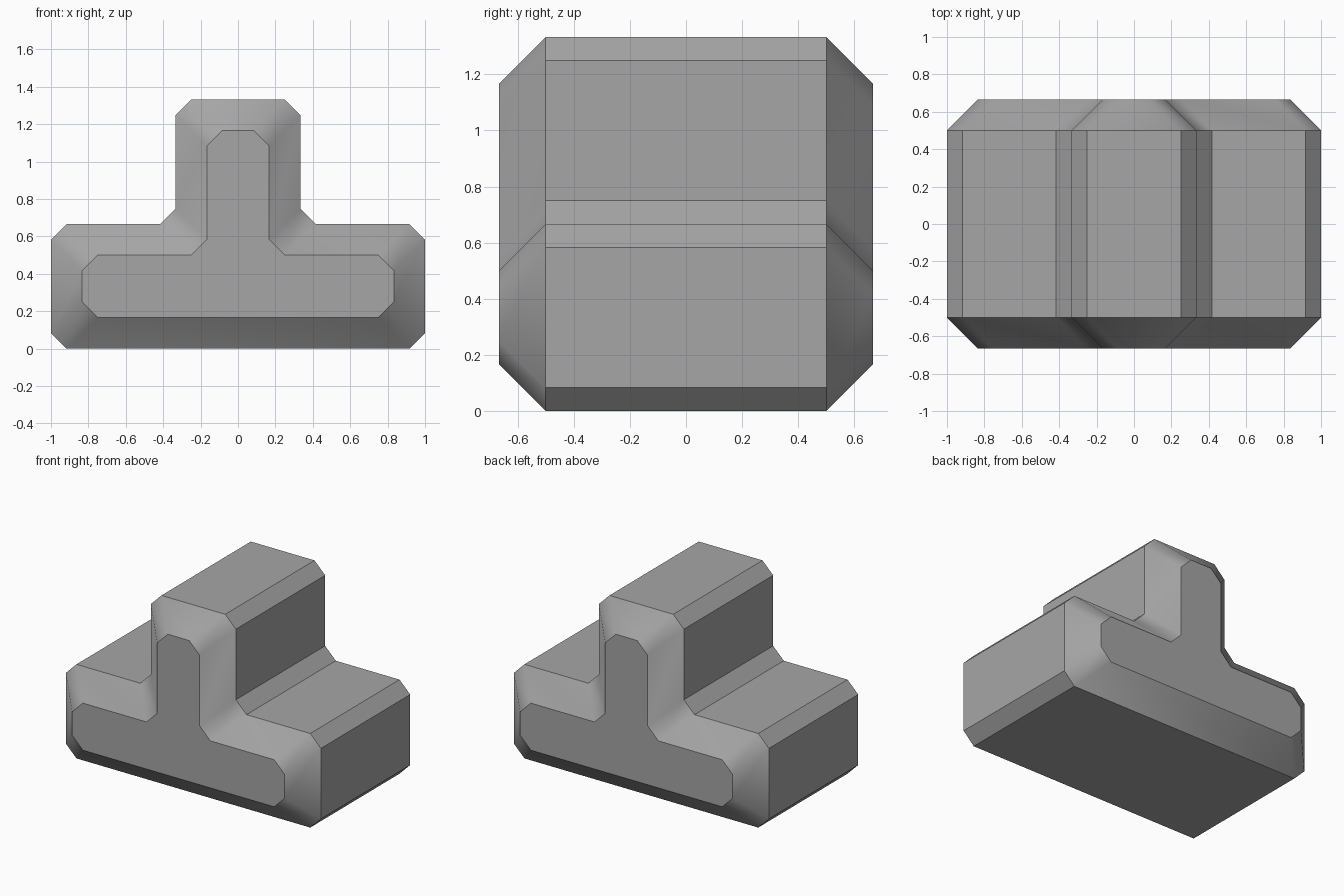
import bpy
import bmesh
import math

cube = bpy.data.objects.get("Cube")
if cube:
    bpy.data.objects.remove(cube, do_unlink=True)

U = 1 / 12          # size of a small chamfer
HALF_DEPTH = 8 * U
BODY_DEPTH = 6 * U

# Right half of each T outline, bottom to top, in units of U
BODY_HALF = [(11, 0), (12, 1), (12, 7), (11, 8), (5, 8), (4, 9), (4, 15), (3, 16)]
FACE_HALF = [(9, 2), (10, 3), (10, 5), (9, 6), (3, 6), (2, 7), (2, 13), (1, 14)]


def ring(bm, half, y):
    """Mirror a half outline and add it as a closed ring of vertices."""
    outline = half + [(-x, z) for x, z in reversed(half)]
    return [bm.verts.new((x * U, y, z * U)) for x, z in outline]


def grey_material():
    mat = bpy.data.materials.new("mid_grey")
    colour = (0.38, 0.38, 0.38, 1)
    mat.diffuse_color = colour
    mat.use_nodes = True
    mat.node_tree.nodes["Principled BSDF"].inputs["Base Color"].default_value = colour
    return mat


# T-shaped block: small front face, chamfer, straight body, chamfer, back face
bm = bmesh.new()
rings = [
    ring(bm, FACE_HALF, -HALF_DEPTH),
    ring(bm, BODY_HALF, -BODY_DEPTH),
    ring(bm, BODY_HALF, BODY_DEPTH),
    ring(bm, FACE_HALF, HALF_DEPTH),
]
for a, b in zip(rings, rings[1:]):
    for i in range(len(a)):
        j = (i + 1) % len(a)
        bm.faces.new((a[i], a[j], b[j], b[i]))
bm.faces.new(rings[0])
bm.faces.new(rings[-1])
bmesh.ops.recalc_face_normals(bm, faces=bm.faces)

mesh = bpy.data.meshes.new("t_block")
bm.to_mesh(mesh)
bm.free()
block = bpy.data.objects.new("t_block", mesh)
bpy.context.collection.objects.link(block)
mesh.materials.append(grey_material())

# Soft shading around the chamfered rims, crisp edges elsewhere
bpy.ops.object.select_all(action="DESELECT")
block.select_set(True)
bpy.context.view_layer.objects.active = block
bpy.ops.object.shade_smooth_by_angle(angle=math.radians(35))
